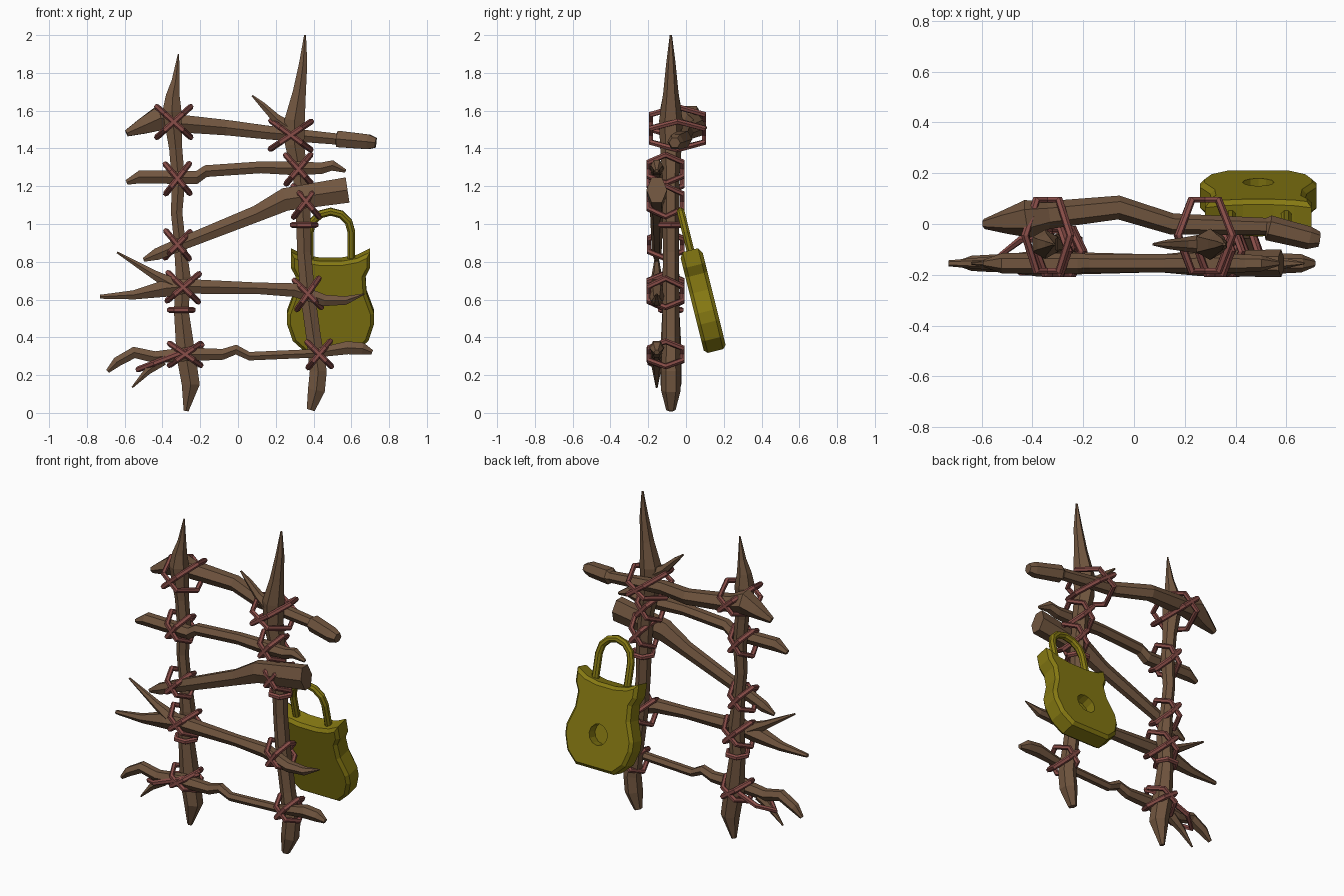
import bpy
import bmesh
from math import cos, sin, pi, radians
from mathutils import Vector

default_cube = bpy.data.objects.get("Cube")
if default_cube:
    bpy.data.objects.remove(default_cube, do_unlink=True)


def make_material(name, color):
    material = bpy.data.materials.new(name)
    material.use_nodes = True
    material.diffuse_color = (*color, 1)
    shader = material.node_tree.nodes["Principled BSDF"]
    shader.inputs["Base Color"].default_value = (*color, 1)
    return material


WOOD = make_material("brown wood", (0.165, 0.092, 0.05))
ROPE = make_material("red rope", (0.25, 0.075, 0.065))
BRASS = make_material("old yellow metal", (0.235, 0.19, 0.006))


def finish(name, bm, material):
    """Turn a bmesh into a flat shaded object of one colour."""
    bmesh.ops.recalc_face_normals(bm, faces=bm.faces[:])
    mesh = bpy.data.meshes.new(name)
    bm.to_mesh(mesh)
    bm.free()
    mesh.materials.append(material)
    obj = bpy.data.objects.new(name, mesh)
    bpy.context.collection.objects.link(obj)
    return obj


def sweep(bm, centres, radii, sides, depth=1.0, closed=False, side_axis=None):
    """Loft polygon rings along a path, capped unless it is closed."""
    count = len(centres)
    rings = []
    for i, centre in enumerate(centres):
        if closed:
            before, after = centres[i - 1], centres[(i + 1) % count]
        else:
            before, after = centres[max(i - 1, 0)], centres[min(i + 1, count - 1)]
        tangent = (after - before).normalized()
        across = tangent.cross(side_axis).normalized()
        deep = across.cross(tangent).normalized()
        ring = []
        for k in range(sides):
            angle = 2 * pi * (k + 0.5) / sides
            offset = across * cos(angle) + deep * sin(angle) * depth
            ring.append(bm.verts.new(centre + offset * radii[i]))
        rings.append(ring)
    pairs = list(zip(rings, rings[1:]))
    if closed:
        pairs.append((rings[-1], rings[0]))
    for low, high in pairs:
        for k in range(sides):
            n = (k + 1) % sides
            bm.faces.new((low[k], low[n], high[n], high[k]))
    if not closed:
        bm.faces.new(rings[0])
        bm.faces.new(rings[-1])


def branch(name, y, points, depth=1.0, sides=6):
    """Knotty stick; each point is x, z, radius and an optional y shift."""
    bm = bmesh.new()
    centres = [Vector((p[0], y + sum(p[3:]), p[1])) for p in points]
    sweep(bm, centres, [p[2] for p in points], sides, depth, side_axis=Vector((0, 1, 0)))
    return finish(name, bm, WOOD)


def rope_loop(name, centre, along, half_length, half_depth):
    """Six-cornered loop lying in the plane of the given direction and y."""
    bm = bmesh.new()
    back = Vector((0, 1, 0))
    centres = []
    for k in range(6):
        angle = k * pi / 3
        centres.append(Vector(centre) + along * cos(angle) * half_length
                       + back * sin(angle) * half_depth / sin(pi / 3))
    sweep(bm, centres, [0.016] * 6, 6, closed=True, side_axis=along.cross(back))
    return finish(name, bm, ROPE)


# Upright posts
POST_Y, RUNG_Y = -0.08, -0.155
branch("right_post", POST_Y, [
    (-0.275, 0.01, 0.015), (-0.25, 0.15, 0.055), (-0.275, 0.3, 0.058),
    (-0.3, 0.54, 0.045), (-0.29, 0.72, 0.045), (-0.31, 0.92, 0.035),
    (-0.325, 1.06, 0.035), (-0.315, 1.22, 0.04), (-0.33, 1.4, 0.04),
    (-0.35, 1.6, 0.058), (-0.345, 1.68, 0.042), (-0.33, 1.76, 0.024),
    (-0.315, 1.9, 0.004)])
branch("left_post", POST_Y, [
    (0.385, 0.015, 0.025), (0.415, 0.12, 0.052), (0.425, 0.22, 0.052),
    (0.4, 0.4, 0.045), (0.37, 0.62, 0.045), (0.35, 0.85, 0.042),
    (0.345, 1.05, 0.045), (0.33, 1.25, 0.045), (0.3, 1.42, 0.058),
    (0.3, 1.55, 0.062), (0.325, 1.7, 0.04), (0.345, 1.85, 0.025),
    (0.355, 2.0, 0.006)])
branch("left_post_twig", POST_Y, [
    (0.3, 1.49, 0.045), (0.2, 1.56, 0.028), (0.13, 1.63, 0.018),
    (0.075, 1.68, 0.005)])

# Rungs, top to bottom
branch("top_rung", 0, [
    (-0.59, 1.48, 0.02, 0.0), (-0.5, 1.52, 0.05, 0.01), (-0.42, 1.56, 0.075, 0.02),
    (-0.34, 1.535, 0.055, 0.035), (-0.06, 1.51, 0.047, 0.065),
    (0.15, 1.485, 0.042, 0.0), (0.52, 1.45, 0.034, -0.01),
    (0.53, 1.45, 0.05, -0.015), (0.69, 1.435, 0.045, -0.055),
    (0.73, 1.43, 0.03, -0.06)])
branch("second_rung", RUNG_Y, [
    (-0.59, 1.22, 0.015), (-0.52, 1.25, 0.04), (-0.22, 1.245, 0.04),
    (-0.17, 1.28, 0.036), (0.12, 1.3, 0.036), (0.3, 1.295, 0.042),
    (0.44, 1.295, 0.035), (0.5, 1.31, 0.032), (0.57, 1.28, 0.01)])
branch("third_rung", RUNG_Y, [
    (-0.5, 0.81, 0.012), (-0.43, 0.84, 0.036), (-0.3, 0.895, 0.04),
    (0.1, 1.055, 0.05), (0.25, 1.13, 0.07), (0.58, 1.18, 0.078)], depth=0.7)
branch("fourth_rung", RUNG_Y, [
    (-0.73, 0.615, 0.012), (-0.55, 0.625, 0.028), (-0.38, 0.66, 0.052),
    (-0.28, 0.67, 0.045), (0.1, 0.66, 0.035), (0.3, 0.65, 0.042),
    (0.46, 0.595, 0.035), (0.57, 0.595, 0.026), (0.67, 0.63, 0.004)])
branch("fourth_rung_twig", RUNG_Y, [
    (-0.33, 0.67, 0.045), (-0.45, 0.735, 0.026), (-0.64, 0.85, 0.006)])
branch("bottom_rung", RUNG_Y, [
    (-0.69, 0.22, 0.012), (-0.64, 0.27, 0.03), (-0.55, 0.32, 0.035),
    (-0.44, 0.295, 0.036), (-0.28, 0.31, 0.042), (-0.08, 0.31, 0.033),
    (-0.01, 0.335, 0.03), (0.06, 0.3, 0.026), (0.4, 0.315, 0.026),
    (0.58, 0.345, 0.04), (0.66, 0.34, 0.036), (0.71, 0.32, 0.015)])
branch("bottom_rung_twig", RUNG_Y, [
    (-0.4, 0.28, 0.035), (-0.48, 0.22, 0.022), (-0.56, 0.135, 0.005)])

# Crossed rope lashings: x, z, half length, tilt of the two loops
LASHINGS = {
    "top_right": (-0.34, 1.54, 0.12, 42, -42),
    "top_left": (0.28, 1.47, 0.13, 34, -36),
    "second_right": (-0.32, 1.24, 0.1, 52, -50),
    "second_left": (0.32, 1.29, 0.1, 50, -48),
    "third_right": (-0.32, 0.89, 0.095, 46, -50),
    "third_left": (0.36, 1.12, 0.105, 52, -50),
    "fourth_right": (-0.29, 0.665, 0.11, 40, -44),
    "fourth_left": (0.37, 0.63, 0.1, 55, -45),
    "bottom_right": (-0.28, 0.31, 0.1, 35, -35),
    "bottom_left": (0.43, 0.31, 0.09, 50, -45),
}
for place, (x, z, half, *tilts) in LASHINGS.items():
    behind = place.startswith("top")
    y, deep = (-0.045, 0.14) if behind else (-0.108, 0.088)
    for label, tilt in zip(("rising", "falling"), tilts):
        direction = Vector((cos(radians(tilt)), 0, sin(radians(tilt))))
        rope_loop(f"{place}_lashing_{label}", (x, y, z), direction, half, deep)
long_way = Vector((cos(radians(21)), 0, sin(radians(21))))
rope_loop("long_lashing", (-0.36, RUNG_Y + 0.03, 0.295), long_way, 0.18, 0.065)
for label, x, z in (("right", -0.3, 0.545), ("left", 0.35, 0.995)):
    rope_loop(f"{label}_post_band", (x, POST_Y, z), Vector((1, 0, 0)), 0.062, 0.055)

# Padlock body: mirrored outline, thickened and chamfered
half_outline = [(0.13, -0.265), (0.2, -0.2), (0.23, -0.11), (0.23, -0.05),
                (0.19, 0.06), (0.185, 0.15), (0.21, 0.2), (0.21, 0.285),
                (0.14, 0.25), (0.06, 0.235)]
outline = half_outline + [(-x, z) for x, z in reversed(half_outline)]
THICK = 0.06
bm = bmesh.new()
front = bm.faces.new([bm.verts.new((x, -THICK, z)) for x, z in outline])
grown = bmesh.ops.extrude_face_region(bm, geom=[front], use_keep_orig=True)
new_verts = [g for g in grown["geom"] if isinstance(g, bmesh.types.BMVert)]
bmesh.ops.translate(bm, verts=new_verts, vec=(0, 2 * THICK, 0))
bmesh.ops.recalc_face_normals(bm, faces=bm.faces[:])
rims = [e for e in bm.edges if e.verts[0].co.y * e.verts[1].co.y > 0]
bmesh.ops.bevel(bm, geom=rims, offset=0.018, segments=1, affect="EDGES")
body = finish("padlock_body", bm, BRASS)

# Round keyhole sunk into the back
bpy.ops.mesh.primitive_cylinder_add(vertices=12, radius=0.062, depth=0.12,
                                    location=(0, THICK, -0.06),
                                    rotation=(pi / 2, 0, 0))
cutter = bpy.context.object
cutter.name = "keyhole_cutter"
cutter.hide_render = True
cutter.data.materials.append(BRASS)
cut = body.modifiers.new("keyhole", "BOOLEAN")
cut.operation, cut.solver, cut.object = "DIFFERENCE", "EXACT", cutter
bpy.context.view_layer.objects.active = body
bpy.ops.object.modifier_apply(modifier=cut.name)
bpy.data.objects.remove(cutter, do_unlink=True)

# Padlock shackle
bm = bmesh.new()
arch = [Vector((0.11 * cos(k * pi / 6), 0, 0.385 + 0.11 * sin(k * pi / 6)))
        for k in range(7)]
path = [Vector((0.11, 0, 0.18)), *arch, Vector((-0.11, 0, 0.18))]
sweep(bm, path, [0.022] * len(path), 8, side_axis=Vector((0, 1, 0)))
shackle = finish("padlock_shackle", bm, BRASS)

# Hang the padlock leaning away behind the left post
for part in (body, shackle):
    part.location = (0.49, 0.092, 0.585)
    part.rotation_euler = (radians(14), 0, 0)
